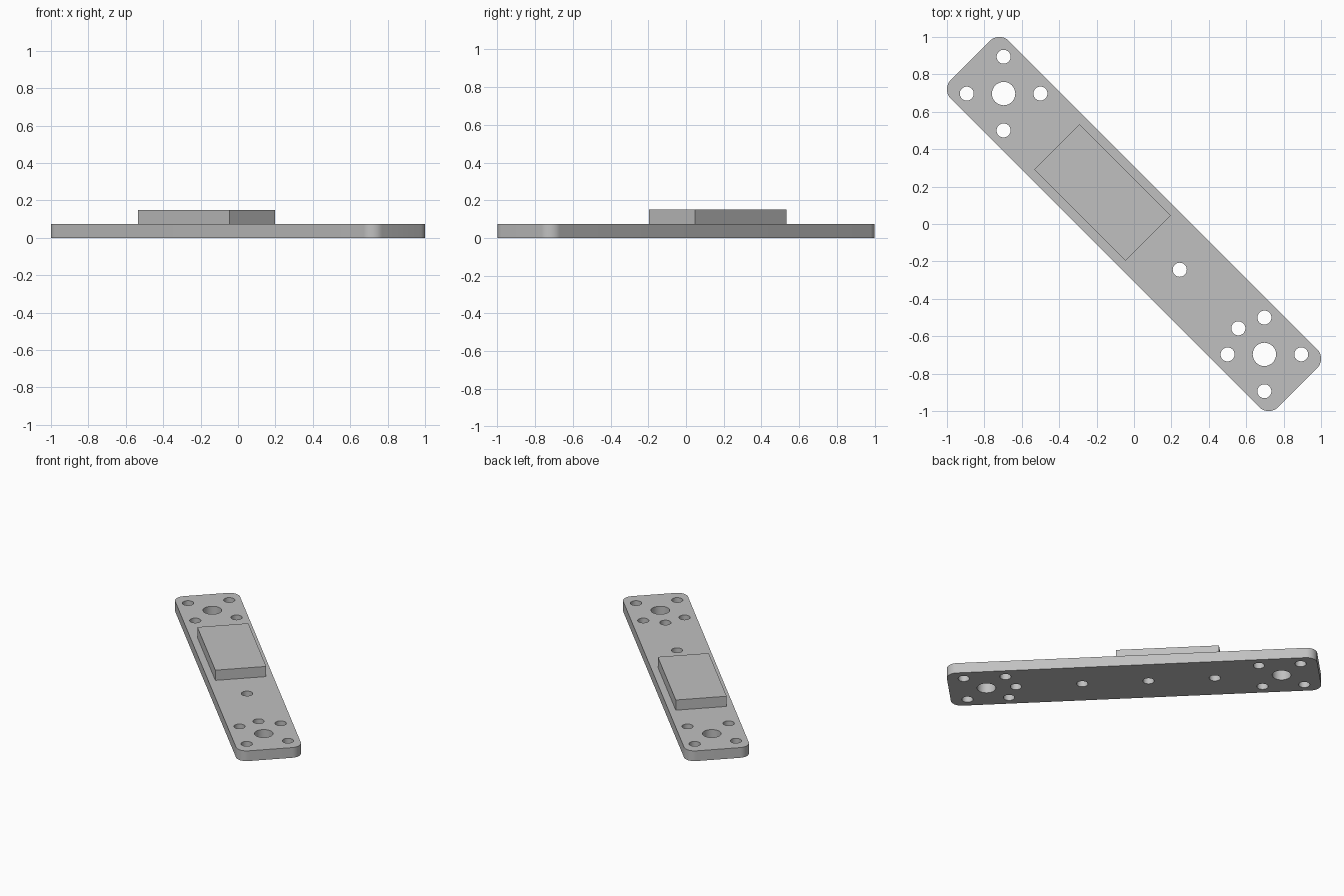
import bpy
import bmesh
from math import cos, sin, pi, radians
from mathutils import Matrix

if "Cube" in bpy.data.objects:
    bpy.data.objects.remove(bpy.data.objects["Cube"], do_unlink=True)

HALF_LENGTH, HALF_WIDTH, CORNER = 1.237, 0.219, 0.071
THICK = 0.075
SMALL, LARGE = 0.0375, 0.0625
END = 0.986        # distance of each main bore from the centre
PITCH = 0.197      # small holes around each main bore
TURN = Matrix.Rotation(radians(-45), 4, "Z")

grey = bpy.data.materials.new("plain grey")
grey.use_nodes = True
colour = (0.53, 0.53, 0.53, 1)
grey.diffuse_color = colour
grey.node_tree.nodes["Principled BSDF"].inputs["Base Color"].default_value = colour


def arc(x, y, radius, start, sweep, steps):
    """Points along an arc, end point included."""
    return [(x + radius * cos(start + sweep * i / steps),
             y + radius * sin(start + sweep * i / steps)) for i in range(steps + 1)]


def add_prism(bm, outline, z0, z1):
    """Extrude a flat outline upward into a closed solid."""
    base = bm.faces.new([bm.verts.new((x, y, z0)) for x, y in outline])
    top = bmesh.ops.extrude_face_region(bm, geom=[base], use_keep_orig=True)
    verts = [g for g in top["geom"] if isinstance(g, bmesh.types.BMVert)]
    bmesh.ops.translate(bm, verts=verts, vec=(0, 0, z1 - z0))


def make_object(name, bm):
    bmesh.ops.recalc_face_normals(bm, faces=bm.faces)
    bmesh.ops.transform(bm, matrix=TURN, verts=bm.verts)
    mesh = bpy.data.meshes.new(name)
    bm.to_mesh(mesh)
    bm.free()
    mesh.materials.append(grey)
    obj = bpy.data.objects.new(name, mesh)
    bpy.context.collection.objects.link(obj)
    return obj


# Long plate with rounded corners
outline = []
for i, (sx, sy) in enumerate([(1, 1), (-1, 1), (-1, -1), (1, -1)]):
    outline += arc(sx * (HALF_LENGTH - CORNER), sy * (HALF_WIDTH - CORNER),
                   CORNER, i * pi / 2, pi / 2, 10)
bm = bmesh.new()
add_prism(bm, outline, 0, THICK)
plate = make_object("plate", bm)

# Holes: a bore with four small holes at each end, and a row along the middle
holes = []
for side in (-1, 1):
    holes.append((side * END, 0, LARGE))
    for k in range(4):
        a = pi / 4 + k * pi / 2
        holes.append((side * END + PITCH * cos(a), PITCH * sin(a), SMALL))
first = END - PITCH
for k in range(4):
    holes.append((first - k * 0.443, 0, SMALL))

bm = bmesh.new()
for x, y, radius in holes:
    add_prism(bm, arc(x, y, radius, 0, 2 * pi, 32)[:-1], -THICK, 2 * THICK)
cutter = make_object("hole_cutter", bm)
cutter.hide_render = True

cut = plate.modifiers.new("holes", "BOOLEAN")
cut.operation = "DIFFERENCE"
cut.solver = "EXACT"
cut.object = cutter
bpy.ops.object.select_all(action="DESELECT")
bpy.context.view_layer.objects.active = plate
plate.select_set(True)
bpy.ops.object.modifier_apply(modifier=cut.name)
bpy.data.objects.remove(cutter, do_unlink=True)
bpy.ops.object.shade_smooth_by_angle(angle=radians(30))

# Raised block covering part of the hole row
bm = bmesh.new()
u0, u1, v = -0.583, 0.106, 0.172
add_prism(bm, [(u0, -v), (u1, -v), (u1, v), (u0, v)], THICK, 2 * THICK)
make_object("raised_block", bm)
